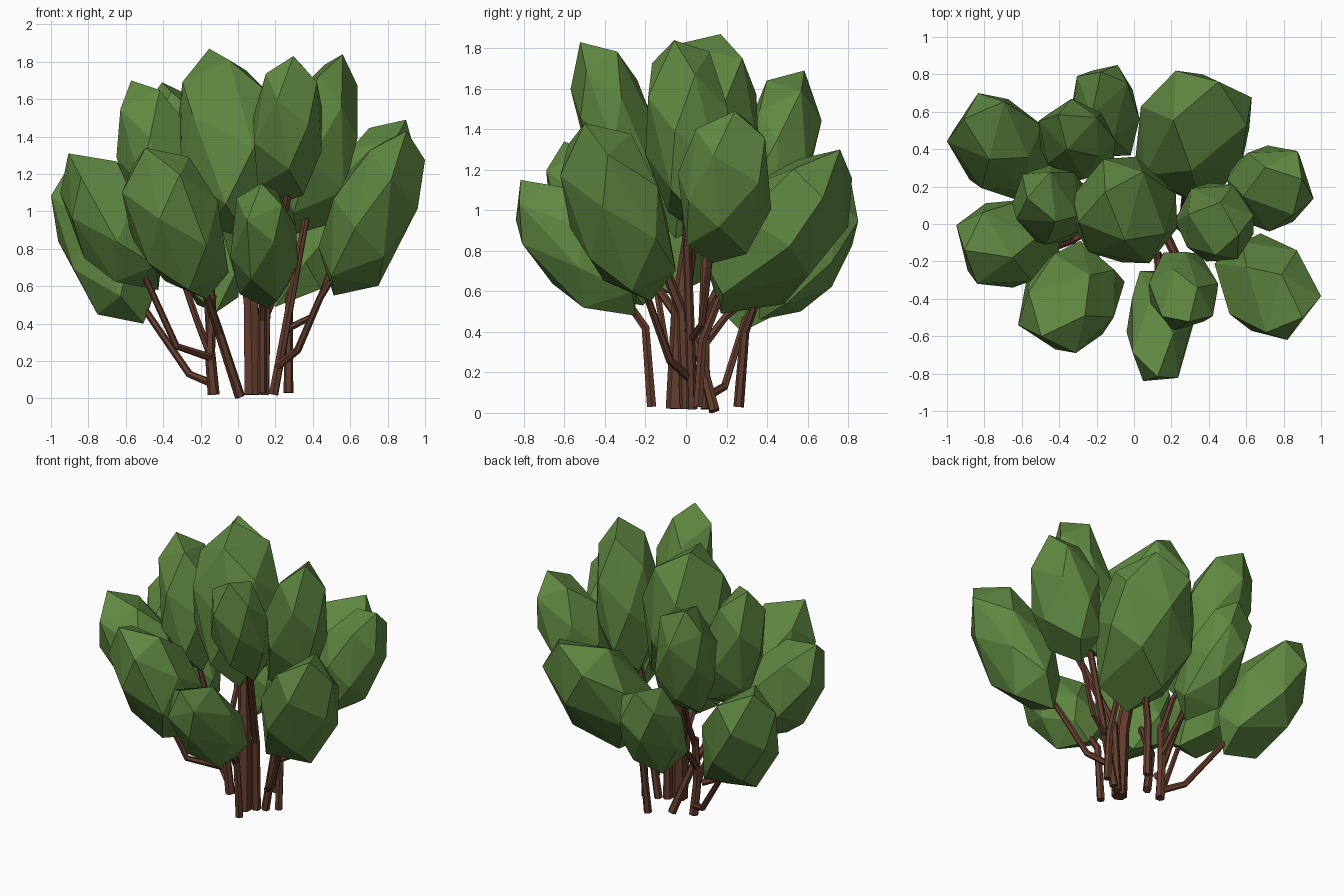
import bpy, bmesh, math, random
from mathutils import Vector

cube = bpy.data.objects.get("Cube")
if cube:
    bpy.data.objects.remove(cube, do_unlink=True)


def material(name, color):
    mat = bpy.data.materials.new(name)
    mat.use_nodes = True
    mat.diffuse_color = color
    mat.node_tree.nodes["Principled BSDF"].inputs["Base Color"].default_value = color
    return mat


LEAF = material("leaf green", (0.118, 0.25, 0.054, 1))
BARK = material("bark brown", (0.125, 0.047, 0.028, 1))


def add_object(name, data, mat):
    obj = bpy.data.objects.new(name, data)
    data.materials.append(mat)
    bpy.context.collection.objects.link(obj)
    return obj


def foliage(name, low, high, lean, seed, points=18):
    """Faceted blunt egg that fills a box, its peak shifted sideways by lean."""
    rng = random.Random(seed)
    low, high, lean = Vector(low), Vector(high), Vector((*lean, 0))
    half = (high - low) / 2
    radius = [math.sqrt(half[i] ** 2 - lean[i] ** 2) for i in range(3)]
    phase = math.atan2(lean.y, lean.x)
    cloud = []
    for i in range(points):
        z = 1 - 2 * (i + 0.5) / points
        turn = phase + i * math.pi * (3 - math.sqrt(5)) + rng.uniform(-0.2, 0.2)
        ring = math.sqrt(1 - abs(z) ** 2.4)
        p = Vector((ring * math.cos(turn) * radius[0], ring * math.sin(turn) * radius[1], z * radius[2]))
        cloud.append(p + lean * z)
    # Fit the cloud to the box
    for axis in range(3):
        lo, hi = min(p[axis] for p in cloud), max(p[axis] for p in cloud)
        for p in cloud:
            p[axis] = low[axis] + (p[axis] - lo) / (hi - lo) * (high[axis] - low[axis])
    bm = bmesh.new()
    for p in cloud:
        bm.verts.new(p)
    bmesh.ops.convex_hull(bm, input=bm.verts)
    bmesh.ops.dissolve_limit(bm, angle_limit=math.radians(8), verts=bm.verts, edges=bm.edges)
    bmesh.ops.recalc_face_normals(bm, faces=bm.faces)
    mesh = bpy.data.meshes.new(name)
    bm.to_mesh(mesh)
    bm.free()
    add_object(name, mesh, LEAF)


def branch(name, path, thickness=0.026):
    """Six-sided stick along a bent path, slimmer at the tip."""
    curve = bpy.data.curves.new(name, "CURVE")
    curve.dimensions = "3D"
    curve.bevel_depth = thickness
    curve.bevel_resolution = 1
    curve.use_fill_caps = True
    spline = curve.splines.new("POLY")
    spline.points.add(len(path) - 1)
    for i, (point, co) in enumerate(zip(spline.points, path)):
        point.co = (*co, 1)
        point.radius = 1 - 0.25 * i / (len(path) - 1)
    spline.use_smooth = False
    obj = add_object(name, curve, BARK)
    bpy.ops.object.select_all(action="DESELECT")
    obj.select_set(True)
    bpy.context.view_layer.objects.active = obj
    bpy.ops.object.convert(target="MESH")


# Foliage clumps: opposite corners of each clump's box, then its lean
clumps = {
    "foliage_back_right": ((-1, 0.13, 0.4), (-0.42, 0.7, 1.23), (-0.13, 0.1)),
    "foliage_back": ((-0.34, 0.36, 0.46), (0.03, 0.85, 1.15), (-0.02, 0.13)),
    "foliage_back_upper": ((-0.51, 0.23, 0.85), (-0.1, 0.67, 1.69), (-0.05, 0.09)),
    "foliage_back_left": ((0, 0.1, 0.49), (0.63, 0.82, 1.3), (0.08, 0.19)),
    "foliage_left": ((0.5, -0.04, 0.74), (0.96, 0.42, 1.49), (0.1, 0.03)),
    "foliage_crown": ((-0.33, -0.21, 0.86), (0.23, 0.36, 1.87), (-0.03, 0.03)),
    "foliage_right_upper": ((-0.65, -0.11, 0.83), (-0.23, 0.32, 1.7), (-0.06, 0.02)),
    "foliage_left_upper": ((0.22, -0.2, 0.88), (0.64, 0.22, 1.84), (0.06, -0.03)),
    "foliage_right": ((-0.95, -0.34, 0.58), (-0.4, 0.13, 1.31), (-0.14, -0.03)),
    "foliage_front_right": ((-0.62, -0.69, 0.53), (-0.05, -0.09, 1.34), (-0.1, -0.13)),
    "foliage_front": ((-0.04, -0.84, 0.48), (0.32, -0.25, 1.15), (-0.01, -0.17)),
    "foliage_front_upper": ((0.08, -0.57, 1.04), (0.45, -0.15, 1.83), (0.02, -0.1)),
    "foliage_front_left": ((0.43, -0.62, 0.55), (1, -0.05, 1.43), (0.13, -0.11)),
}
for seed, (name, shape) in enumerate(clumps.items()):
    foliage(name, *shape, seed)

# Main stems rising from the ground
branch("centre_stem", [(0.08, -0.05, 0.02), (0.07, -0.03, 0.5), (0.02, 0.04, 1)], 0.05)
branch("front_upper_stem", [(0.14, 0, 0.02), (0.15, -0.02, 0.5), (0.28, -0.28, 1.15)], 0.03)
branch("left_stem", [(0.19, 0.03, 0.02), (0.26, 0.02, 0.4), (0.37, 0, 1)], 0.027)
branch("outer_left_stem", [(0.27, 0.06, 0.03), (0.27, 0.08, 0.35), (0.28, 0.22, 0.7)])
branch("right_stem", [(-0.13, 0.1, 0.02), (-0.15, 0.09, 0.25), (-0.14, 0.1, 0.55)], 0.032)
branch("front_right_stem", [(0.01, 0.14, 0.01), (-0.1, 0.05, 0.35), (-0.22, -0.2, 0.7)], 0.028)
branch("front_stem", [(0.13, -0.17, 0.03), (0.13, -0.2, 0.42), (0.14, -0.36, 0.65)])
branch("back_left_stem", [(0.11, 0.26, 0.03), (0.13, 0.29, 0.4), (0.24, 0.38, 0.65)])

# Side branches growing out of the stems
branch("branch_back_right", [(-0.14, 0.1, 0.08), (-0.26, 0.19, 0.13), (-0.46, 0.28, 0.42), (-0.58, 0.34, 0.6)], 0.022)
branch("branch_right", [(-0.15, 0.04, 0.22), (-0.33, -0.09, 0.28), (-0.52, -0.16, 0.7)], 0.022)
branch("branch_right_upper", [(-0.15, 0.09, 0.24), (-0.22, 0.08, 0.42), (-0.42, 0.1, 1)], 0.022)
branch("branch_back_upper", [(-0.14, 0.1, 0.5), (-0.15, 0.2, 0.7), (-0.26, 0.4, 1.05)], 0.022)
branch("branch_back", [(-0.15, 0.1, 0.35), (-0.16, 0.2, 0.48), (-0.16, 0.48, 0.7)], 0.022)
branch("branch_front_left", [(0.21, 0.02, 0.17), (0.32, -0.08, 0.26), (0.44, -0.18, 0.54), (0.54, -0.23, 0.7)], 0.022)
branch("branch_left", [(0.26, 0.03, 0.37), (0.4, 0.08, 0.44), (0.6, 0.14, 0.95)], 0.02)
